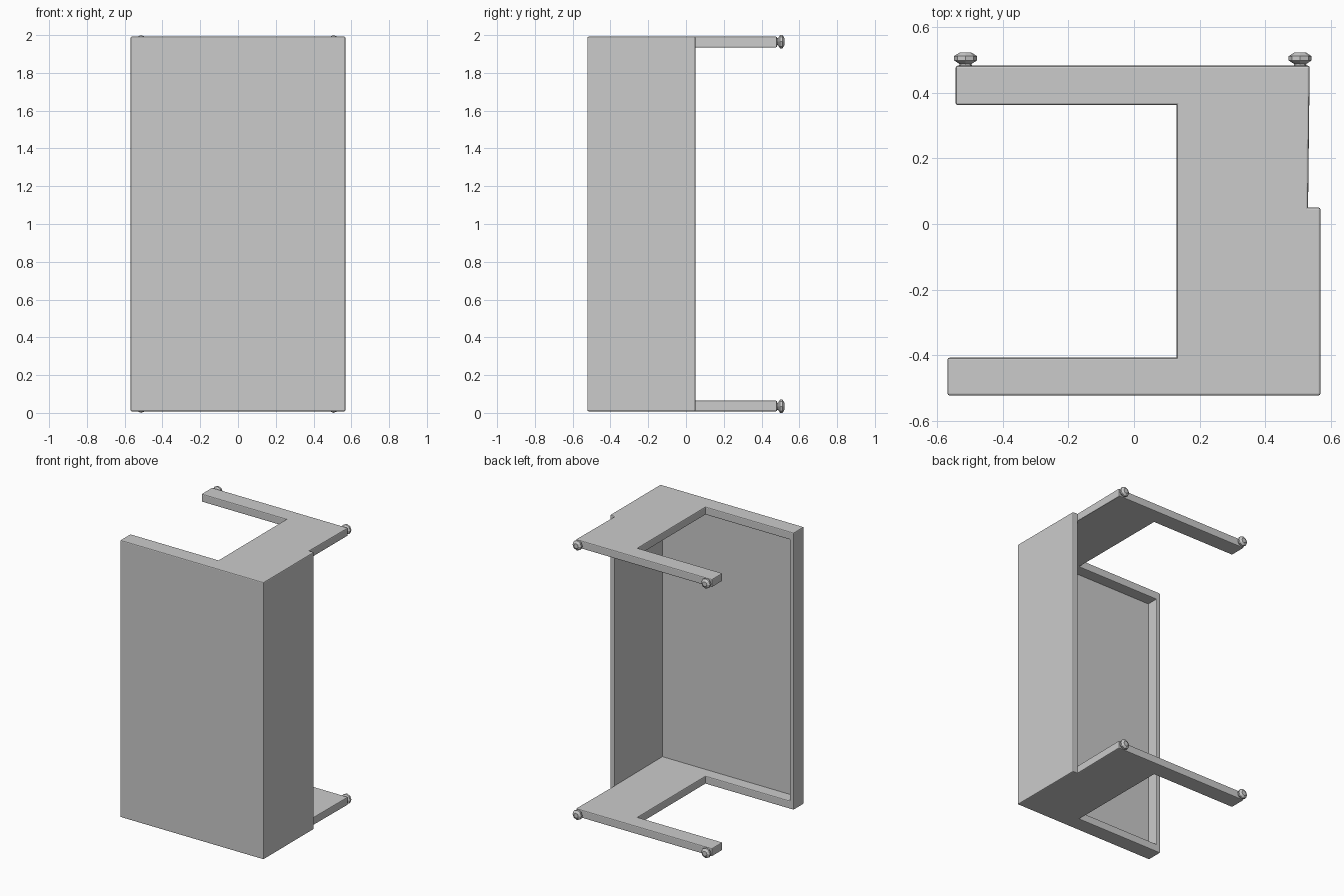
import bpy, bmesh, math
from mathutils import Vector

if "Cube" in bpy.data.objects:
    bpy.data.objects.remove(bpy.data.objects["Cube"])


def prism(name, profile, z0, z1):
    """Extrude an xy outline from z0 to z1."""
    bm = bmesh.new()
    face = bm.faces.new([bm.verts.new((x, y, z0)) for x, y in profile])
    top = bmesh.ops.extrude_face_region(bm, geom=[face])["geom"]
    verts = [v for v in top if isinstance(v, bmesh.types.BMVert)]
    bmesh.ops.translate(bm, verts=verts, vec=(0, 0, z1 - z0))
    bmesh.ops.recalc_face_normals(bm, faces=bm.faces)
    return to_object(name, bm)


def to_object(name, bm):
    mesh = bpy.data.meshes.new(name)
    bm.to_mesh(mesh)
    bm.free()
    obj = bpy.data.objects.new(name, mesh)
    bpy.context.collection.objects.link(obj)
    return obj


# Desk body: C-shaped side outline along the whole length
desk = prism("desk_body", [
    (-0.568, -0.522), (0.568, -0.522), (0.568, 0.05), (0.53, 0.05),
    (0.535, 0.482), (-0.543, 0.482), (-0.543, 0.362), (0.13, 0.362),
    (0.13, -0.407), (-0.568, -0.407)], 0.008, 1.992)

# Hollow between the two side frames, leaving top, rim and back panel
cutter = prism("hollow_cutter", [
    (-0.535, -0.49), (0.53, -0.49), (0.53, 0.05), (0.7, 0.05),
    (0.7, 0.7), (-0.7, 0.7), (-0.7, -0.3), (-0.535, -0.3)], 0.065, 1.935)
cutter.hide_render = True

cut = desk.modifiers.new("hollow", "BOOLEAN")
cut.operation = "DIFFERENCE"
cut.solver = "EXACT"
cut.object = cutter
bpy.context.view_layer.objects.active = desk
bpy.ops.object.modifier_apply(modifier="hollow")
bpy.data.objects.remove(cutter)

# Soften only the outward edges
bm = bmesh.new()
bm.from_mesh(desk.data)
bmesh.ops.remove_doubles(bm, verts=bm.verts, dist=1e-5)
bmesh.ops.dissolve_limit(bm, angle_limit=0.005, verts=bm.verts, edges=bm.edges)
sharp = [e for e in bm.edges
         if e.is_manifold and e.is_convex and e.calc_face_angle() > 0.5]
bmesh.ops.bevel(bm, geom=sharp, offset=0.011, segments=2, profile=0.5,
                affect="EDGES", clamp_overlap=True)
bm.to_mesh(desk.data)
bm.free()

# Faceted feet turned around y
FOOT = [(0.022, 0.474), (0.018, 0.487), (0.035, 0.498),
        (0.035, 0.511), (0.018, 0.522)]
SIDES = 8


def foot(name, x, z):
    bm = bmesh.new()
    rings = []
    for r, y in FOOT:
        rings.append([bm.verts.new((x + r * math.cos(a), y, z + r * math.sin(a)))
                      for a in (math.tau * i / SIDES for i in range(SIDES))])
    for a, b in zip(rings, rings[1:]):
        for i in range(SIDES):
            j = (i + 1) % SIDES
            bm.faces.new((a[i], a[j], b[j], b[i]))
    bm.faces.new(rings[0])
    bm.faces.new(rings[-1])
    bmesh.ops.recalc_face_normals(bm, faces=bm.faces)
    return to_object(name, bm)


for end, z in (("lower", 0.035), ("upper", 1.965)):
    for side, x in (("left", -0.513), ("right", 0.506)):
        foot(f"{end}_{side}_foot", x, z)
